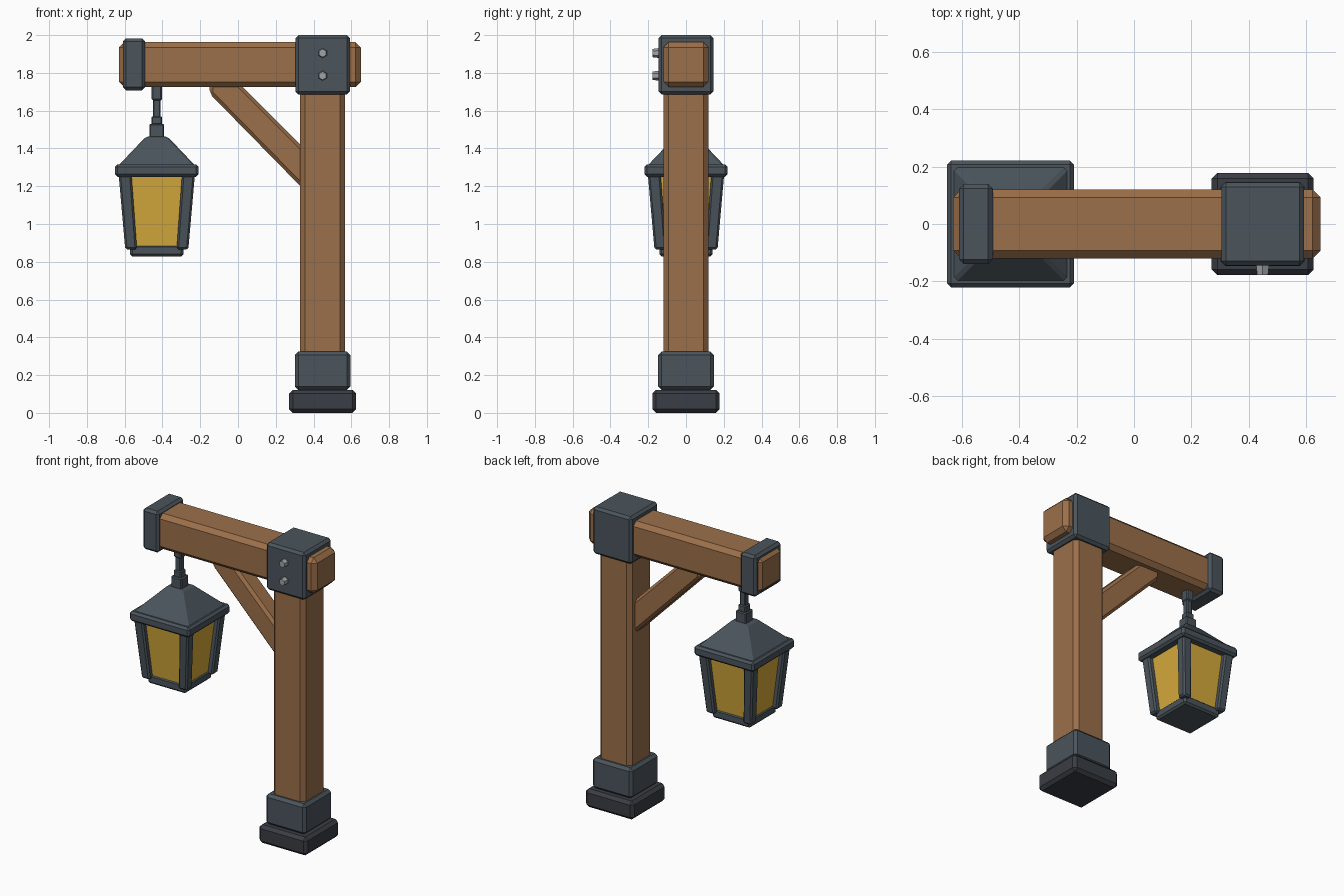
import bpy, bmesh
from math import radians
from mathutils import Matrix, Vector

if "Cube" in bpy.data.objects:
    bpy.data.objects.remove(bpy.data.objects["Cube"])


def material(name, rgb):
    m = bpy.data.materials.new(name)
    m.diffuse_color = (*rgb, 1)
    m.use_nodes = True
    m.node_tree.nodes["Principled BSDF"].inputs["Base Color"].default_value = m.diffuse_color
    return m


WOOD = material("wood", (0.33, 0.16, 0.068))
IRON = material("iron", (0.07, 0.09, 0.107))
DARK = material("dark_iron", (0.042, 0.047, 0.058))
STEEL = material("steel", (0.35, 0.37, 0.39))
GLASS = material("amber_glass", (0.68, 0.41, 0.045))


def finish(name, bm, mat, bevel=0):
    if bevel:
        bmesh.ops.bevel(bm, geom=bm.edges[:], offset=bevel, segments=1,
                        affect='EDGES', clamp_overlap=True)
    bmesh.ops.recalc_face_normals(bm, faces=bm.faces[:])
    me = bpy.data.meshes.new(name)
    bm.to_mesh(me)
    bm.free()
    me.materials.append(mat)
    ob = bpy.data.objects.new(name, me)
    bpy.context.collection.objects.link(ob)
    return ob


def taper(name, z0, z1, c0, c1, h0, h1, mat, bevel=0):
    """Square block between two heights, with own centre and half sizes at each end."""
    bm = bmesh.new()
    bmesh.ops.create_cube(bm, size=2)
    for v in bm.verts:
        top = v.co.z > 0
        c, h = (c1, h1) if top else (c0, h0)
        v.co = (c[0] + v.co.x * h[0], c[1] + v.co.y * h[1], z1 if top else z0)
    return finish(name, bm, mat, bevel)


def box(name, x, y, z, mat, bevel=0):
    c = ((x[0] + x[1]) / 2, (y[0] + y[1]) / 2)
    h = ((x[1] - x[0]) / 2, (y[1] - y[0]) / 2)
    return taper(name, z[0], z[1], c, c, h, h, mat, bevel)


def square(name, cx, z0, z1, h0, h1, mat, bevel=0):
    return taper(name, z0, z1, (cx, 0), (cx, 0), (h0, h0), (h1, h1), mat, bevel)


# Post with its footing
PX, LX = 0.448, -0.43
square("base_block", PX, 0, 0.122, 0.178, 0.178, DARK, 0.02)
square("base_collar", PX, 0.122, 0.325, 0.147, 0.147, IRON, 0.018)
square("post", PX, 0.2, 1.85, 0.119, 0.119, WOOD, 0.026)

# Cross beam, iron joint and end band
box("beam", (-0.63, 0.65), (-0.12, 0.12), (1.725, 1.963), WOOD, 0.028)
box("joint_bracket", (0.304, 0.592), (-0.145, 0.145), (1.685, 2.0), IRON, 0.016)
box("end_band", (-0.61, -0.492), (-0.139, 0.139), (1.708, 1.983), IRON, 0.016)

# Hexagonal bolts on the front of the joint
for i, z in enumerate((1.785, 1.905)):
    bm = bmesh.new()
    bmesh.ops.create_cone(bm, cap_ends=True, segments=6, radius1=0.028,
                          radius2=0.022, depth=0.05,
                          matrix=Matrix.Translation((PX, -0.152, z))
                          @ Matrix.Rotation(radians(90), 4, 'X'))
    finish(f"bolt_{i + 1}", bm, STEEL)

# Diagonal brace: side profile extruded along y
bm = bmesh.new()
profile = [(-0.15, 1.76), (-0.15, 1.69), (0.36, 1.17), (0.36, 1.39), (-0.01, 1.76)]
face = bm.faces.new([bm.verts.new((x, -0.066, z)) for x, z in profile])
ext = bmesh.ops.extrude_face_region(bm, geom=[face])
bmesh.ops.translate(bm, vec=Vector((0, 0.132, 0)),
                    verts=[g for g in ext["geom"] if isinstance(g, bmesh.types.BMVert)])
finish("brace", bm, WOOD, 0.018)

# Hanger links, from the beam down to the roof
for i, (z0, z1, h) in enumerate([(1.655, 1.74, 0.027), (1.56, 1.665, 0.021),
                                 (1.525, 1.57, 0.028), (1.44, 1.53, 0.039)]):
    square(f"hanger_link_{i + 1}", LX, z0, z1, h, h, IRON, 0.006)

# Lantern roof, rim, glass and floor
square("lantern_roof", LX, 1.30, 1.462, 0.212, 0.058, IRON, 0.01)
square("lantern_rim", LX, 1.25, 1.316, 0.221, 0.221, IRON, 0.014)
square("lantern_glass", LX, 0.86, 1.27, 0.132, 0.17, GLASS)
square("lantern_floor", LX, 0.828, 0.89, 0.141, 0.141, IRON, 0.012)

# Four leaning corner bars
for sx in (-1, 1):
    for sy in (-1, 1):
        name = f"lantern_bar_{'right' if sx > 0 else 'left'}_{'back' if sy > 0 else 'front'}"
        taper(name, 0.865, 1.275, (LX + sx * 0.136, sy * 0.136),
              (LX + sx * 0.169, sy * 0.169), (0.031, 0.031), (0.034, 0.034), IRON, 0.01)
